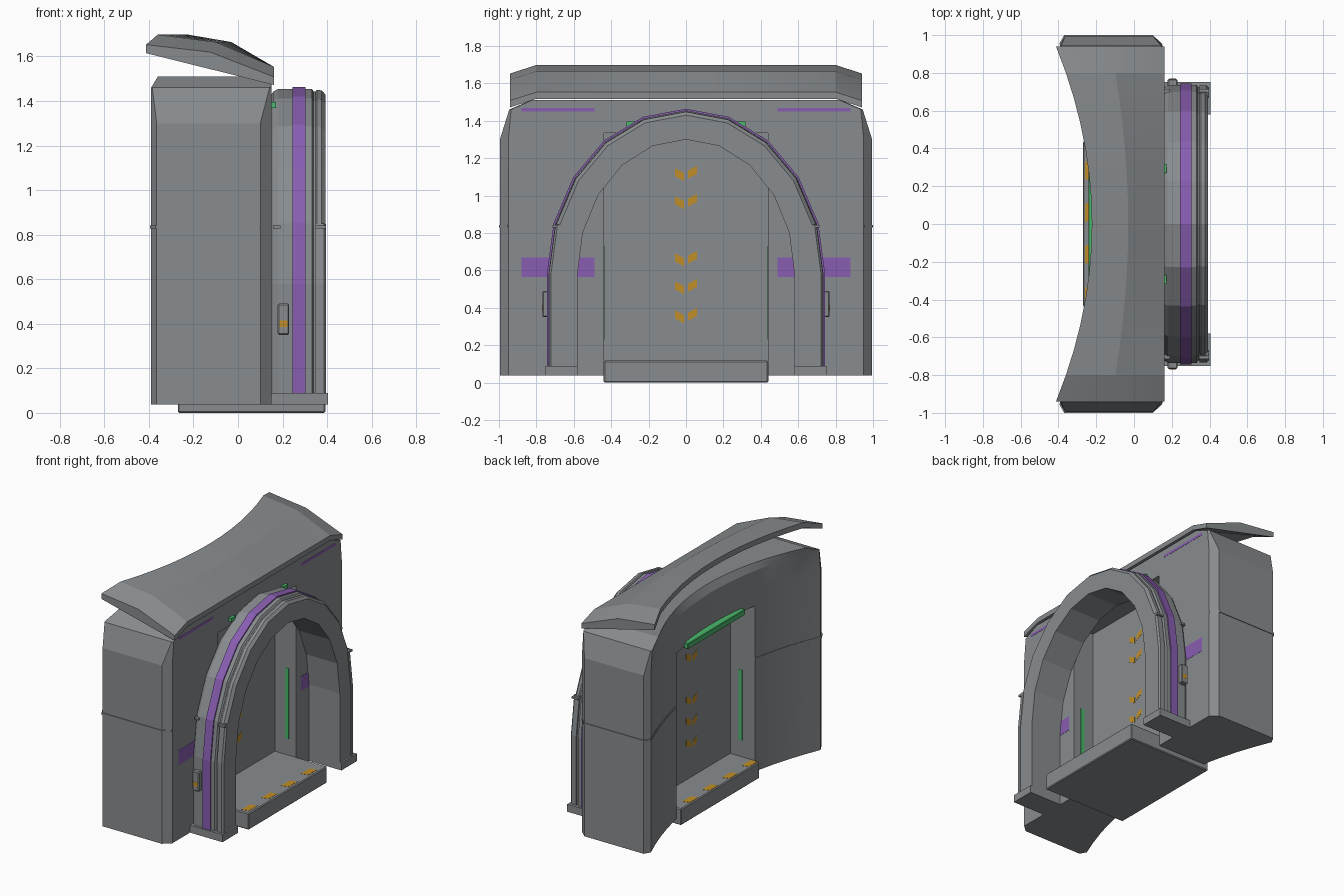
import bpy, bmesh, math

cube = bpy.data.objects.get("Cube")
if cube:
    bpy.data.objects.remove(cube)


def material(name, rgb):
    m = bpy.data.materials.new(name)
    m.use_nodes = True
    m.diffuse_color = (*rgb, 1)
    m.node_tree.nodes["Principled BSDF"].inputs["Base Color"].default_value = (*rgb, 1)
    return m


GREY = material("metal grey", (0.25, 0.265, 0.275))
PURPLE = material("purple paint", (0.25, 0.11, 0.44))
ORANGE = material("orange paint", (0.53, 0.27, 0.02))
GREEN = material("green light", (0.07, 0.48, 0.15))


def activate(ob):
    bpy.ops.object.select_all(action='DESELECT')
    ob.select_set(True)
    bpy.context.view_layer.objects.active = ob


def loft(name, rings, mat, smooth=False):
    """Skin closed rings of points and cap both ends."""
    bm = bmesh.new()
    loops = [[bm.verts.new(p) for p in r] for r in rings]
    n = len(loops[0])
    for a, b in zip(loops, loops[1:]):
        for i in range(n):
            j = (i + 1) % n
            bm.faces.new((a[i], a[j], b[j], b[i]))
    bm.faces.new(loops[0][::-1])
    bm.faces.new(loops[-1])
    bmesh.ops.recalc_face_normals(bm, faces=bm.faces)
    me = bpy.data.meshes.new(name)
    bm.to_mesh(me)
    bm.free()
    me.materials.append(mat)
    ob = bpy.data.objects.new(name, me)
    bpy.context.collection.objects.link(ob)
    if smooth:
        activate(ob)
        bpy.ops.object.shade_smooth_by_angle(angle=math.radians(15))
    return ob


def box(name, xs, ys, zs, mat, bevel=0):
    rings = [[(xs[0], ys[0], z), (xs[1], ys[0], z), (xs[1], ys[1], z), (xs[0], ys[1], z)]
             for z in zs]
    ob = loft(name, rings, mat)
    if bevel:
        mod = ob.modifiers.new("bevel", 'BEVEL')
        mod.width = bevel
        mod.segments = 1
    return ob


def pair(name, xs, ys, zs, mat, bevel=0):
    """A box on each side of the doorway."""
    box("left_" + name, xs, ys, zs, mat, bevel)
    box("right_" + name, xs, (-ys[1], -ys[0]), zs, mat, bevel)


# Wall block: curved plan lofted upward
def back_x(y):
    return -0.19 - 0.2 * (y / 0.95) ** 2


STEPS = 16


def plan(z, side=0.95, end=0.995, cut_front=0.05, cut_back=0.025, front=0.15, inset=0.0):
    bx = back_x(0.95) + inset
    pts = [(front, -side), (front, side), (front - cut_front, end), (bx + cut_back, end)]
    for i in range(STEPS + 1):
        t = 1 - 2 * i / STEPS
        pts.append((back_x(0.95 * t) + inset, side * t))
    pts += [(bx + cut_back, -end), (front - cut_front, -end)]
    return [(x, y, z) for x, y in pts]


wall = loft("wall", [plan(0.037), plan(1.3),
                     plan(1.46, 0.935, 0.945, 0.008, 0.005),
                     plan(1.51, 0.82, 0.83, 0.008, 0.005, inset=0.03)], GREY)
band = loft("wall_seam_band", [plan(z, 0.955, 1.0, front=0.149, inset=-0.005)
                               for z in (0.828, 0.842)], GREY)

# Doorway cut through the wall, taller in front than behind
OPENING = [(-0.6, -0.2), (0.5, -0.2), (0.5, 1.335), (-0.03, 1.335), (-0.03, 1.21), (-0.6, 1.21)]
cutter = loft("doorway_cutter", [[(x, y, z) for x, z in OPENING] for y in (-0.438, 0.438)], GREY)
cutter.hide_render = True
for ob in (wall, band):
    mod = ob.modifiers.new("doorway", 'BOOLEAN')
    mod.operation = 'DIFFERENCE'
    mod.solver = 'EXACT'
    mod.object = cutter
    activate(ob)
    bpy.ops.object.modifier_apply(modifier=mod.name)
    bpy.ops.object.shade_smooth_by_angle(angle=math.radians(15))
bpy.data.objects.remove(cutter)

# Hood: flat-bottomed section swept across the wall, stretched toward the ends
SECTION = [(1, 1.698), (0.5, 1.665), (0, 1.553), (0, 1.517), (1, 1.66)]
stations = [-0.94] + [-0.8 + 1.6 * i / 12 for i in range(13)] + [0.94]
rings = []
for y in stations:
    reach = 0.385 + 0.19 * (y / 0.94) ** 2
    drop = 0.045 if abs(y) > 0.9 else 0
    rings.append([(0.162 - reach * u, y, z - drop) for u, z in SECTION])
loft("hood", rings, GREY, smooth=True)

# Door panel and threshold
DOOR = (-0.043, -0.015)
box("door", DOOR, (-0.445, 0.445), (0.05, 1.34), GREY)
box("threshold", (-0.27, 0.392), (-0.44, 0.44), (0.0, 0.117), GREY, 0.006)


# Arch: a section of (x, inward offset) swept over legs and half ellipse
def sweep(name, section, foot, mat, last=180, side=1):
    path = [(0, foot)] + [(a, 0.58) for a in range(0, last + 1, 18)]
    if last == 180:
        path.append((180, foot))
    rings = []
    for a, z in path:
        c, s = math.cos(math.radians(a)), math.sin(math.radians(a))
        rings.append([(x, side * (0.74 - d) * c, z + (0.88 - d) * s) for x, d in section])
    return loft(name, rings, mat)


sweep("arch", [(0.15, 0.16), (0.15, 0.03), (0.158, 0.018), (0.18, 0.005), (0.332, 0.005),
               (0.34, 0.018), (0.348, 0.018), (0.354, 0.01), (0.375, 0.012), (0.392, 0.03),
               (0.392, 0.16)], 0.06, GREY)
sweep("arch_stripe", [(0.244, 0.02), (0.244, -0.004), (0.304, -0.004), (0.304, 0.02)],
      0.09, PURPLE)
for label, side in (("left", 1), ("right", -1)):
    sweep(label + "_leg_cover", [(0.348, 0.04), (0.348, 0.007), (0.385, 0.007),
                                 (0.396, 0.018), (0.396, 0.04)], 0.09, GREY, 18, side)

# Arch feet, joint nubs, side boxes and lamps
pair("arch_foot", (0.15, 0.405), (0.58, 0.752), (0.037, 0.09), GREY)
pair("rear_leg_joint", (0.158, 0.19), (0.69, 0.715), (0.828, 0.842), GREY)
pair("front_leg_joint", (0.345, 0.396), (0.69, 0.715), (0.828, 0.842), GREY)
pair("control_box", (0.178, 0.23), (0.73, 0.768), (0.35, 0.49), GREY, 0.006)
pair("control_mark", (0.187, 0.222), (0.766, 0.7695), (0.385, 0.415), ORANGE)
pair("wall_lamp", (0.145, 0.171), (0.27, 0.318), (1.368, 1.395), GREEN)

# Painted wall plates and stripes
pair("wall_plate", (0.147, 0.1515), (0.49, 0.88), (0.565, 0.67), PURPLE)
pair("wall_stripe", (0.147, 0.1515), (0.49, 0.88), (1.45, 1.468), PURPLE)

# Green lights in the door jambs and above the rear doorway
pair("front_jamb_light", (0.062, 0.092), (0.4365, 0.442), (0.23, 0.73), GREEN)
pair("rear_jamb_light", (-0.135, -0.107), (0.4365, 0.442), (0.23, 0.73), GREEN)
box("rear_door_lamp", (-0.241, -0.18), (-0.32, 0.32), (1.195, 1.235), GREEN, 0.004)

# Chevrons on both door faces, one half set slightly lower
QUAD = [(0.01, -0.025), (0.06, 0.002), (0.06, 0.045), (0.01, 0.018)]
for face, x in (("rear", DOOR[0]), ("front", DOOR[1])):
    for row, z in enumerate((0.355, 0.51, 0.66, 0.965, 1.115)):
        for label, side, shift in (("left", 1, 0), ("right", -1, -0.013)):
            loft(f"{face}_{label}_chevron_{row}",
                 [[(x + o, side * y, z + dz + shift) for y, dz in QUAD]
                  for o in (-0.0015, 0.0015)], ORANGE)

# Slanted marks on the threshold
MARK = [(-0.025, -0.055), (0.025, -0.04), (0.025, 0.055), (-0.025, 0.04)]
for face, x, middle in (("front", 0.345, -0.03), ("rear", -0.235, -0.045)):
    for i in range(4):
        y = middle + (i - 1.5) * 0.222
        loft(f"{face}_threshold_mark_{i}",
             [[(x + dx, y + dy, z) for dx, dy in MARK] for z in (0.114, 0.1185)], ORANGE)
